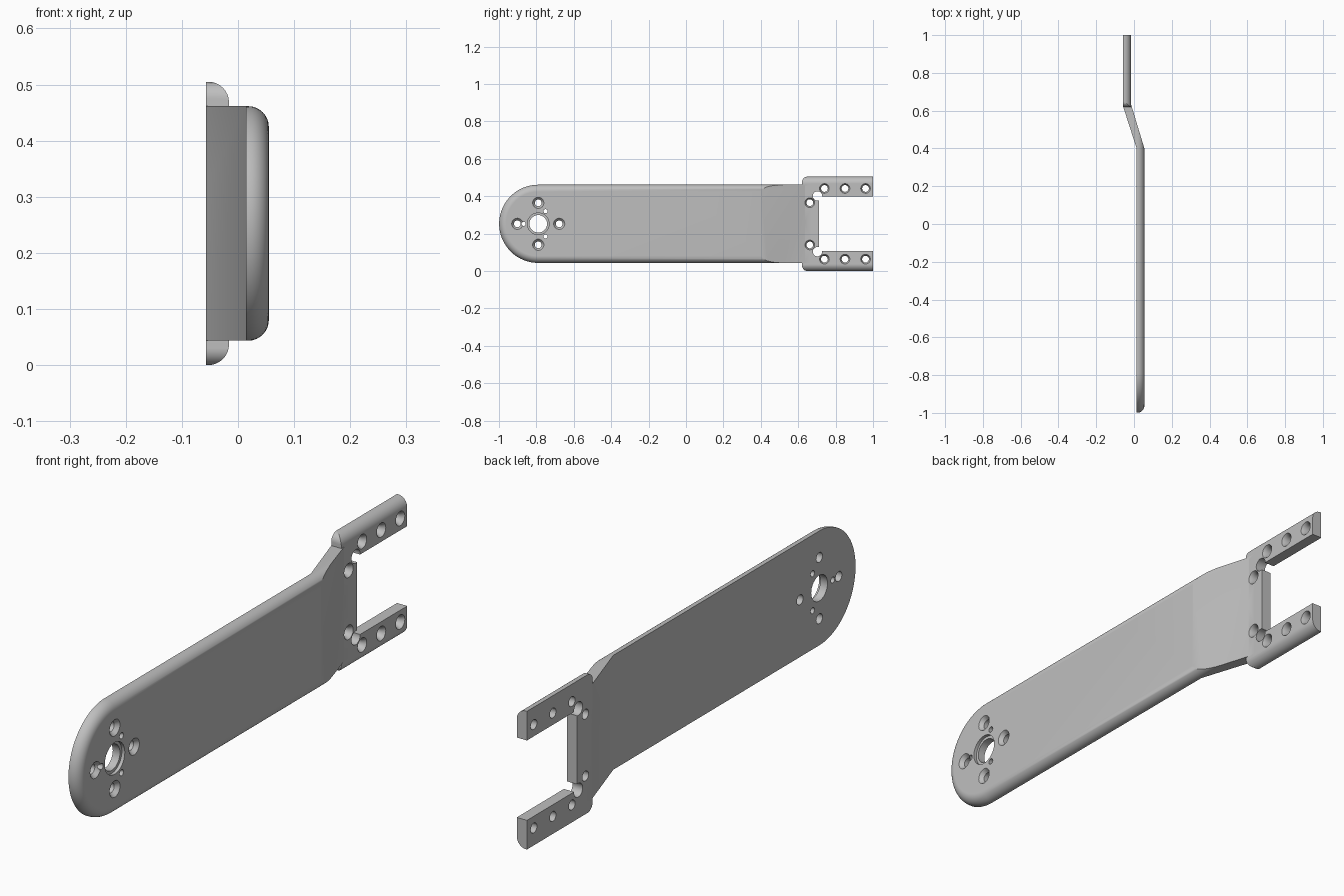
import bpy, bmesh
from math import sin, cos, pi, radians

cube = bpy.data.objects.get("Cube")
if cube:
    bpy.data.objects.remove(cube, do_unlink=True)

MID = 0.2525          # height of the centre line
HUB = -0.79           # y of the rounded end's centre
ARM_R = 0.209         # half height of the arm
FILLET = 0.037

metal = bpy.data.materials.new("grey metal")
metal.use_nodes = True
grey = (0.52, 0.52, 0.52, 1)
metal.diffuse_color = grey
metal.node_tree.nodes["Principled BSDF"].inputs["Base Color"].default_value = grey


def loft(name, rings):
    """Closed solid skinned through rings of equal point count."""
    bm = bmesh.new()
    loops = [[bm.verts.new(p) for p in ring] for ring in rings]
    n = len(loops[0])
    for a, b in zip(loops, loops[1:]):
        for i in range(n):
            j = (i + 1) % n
            bm.faces.new((a[i], a[j], b[j], b[i]))
    bm.faces.new(loops[0])
    bm.faces.new(loops[-1])
    bmesh.ops.recalc_face_normals(bm, faces=bm.faces[:])
    mesh = bpy.data.meshes.new(name)
    bm.to_mesh(mesh)
    bm.free()
    obj = bpy.data.objects.new(name, mesh)
    bpy.context.collection.objects.link(obj)
    obj.data.materials.append(metal)
    return obj


def combine(target, tool, operation):
    """Apply a boolean and discard the tool."""
    mod = target.modifiers.new("cut", "BOOLEAN")
    mod.operation, mod.solver, mod.object = operation, "EXACT", tool
    bpy.context.view_layer.objects.active = target
    bpy.ops.object.modifier_apply(modifier=mod.name)
    bpy.data.objects.remove(tool, do_unlink=True)


def arc(cy, cz, r, start, end, steps):
    return [(cy + r * cos(start + (end - start) * i / steps),
             cz + r * sin(start + (end - start) * i / steps)) for i in range(steps + 1)]


def prism_x(name, outline, x0=-0.2, x1=0.2):
    return loft(name, [[(x, y, z) for y, z in outline] for x in (x0, x1)])


def drill(y, z, r, x_top=None, wide=None, depth=0.015, straight=False):
    """Through hole, optionally countersunk or counterbored on the +x side."""
    stations = [(-0.2, r), (0.2, r)]
    if wide:
        stations = [(-0.2, r), (x_top - depth, r),
                    (x_top - depth if straight else x_top, wide), (0.2, wide)]
    rings = [[(x, py, pz) for py, pz in arc(y, z, rad, 0, 2 * pi, 32)[:-1]]
             for x, rad in stations]
    combine(arm, loft("drill", rings), "DIFFERENCE")


# Arm blank: long tongue with a round end and rounded +x edge
def tongue(x, r):
    return [(x, y, z) for y, z in
            [(0.68, MID + r)] + arc(HUB, MID, r, pi / 2, 3 * pi / 2, 48) + [(0.68, MID - r)]]


rings = [tongue(-0.1, ARM_R)]
for i in range(9):
    t = pi / 2 * i / 8
    rings.append(tongue(0.055 - FILLET + FILLET * sin(t), ARM_R - FILLET * (1 - cos(t))))
arm = loft("bracket_arm", rings)

# Side profile gives the arm its thickness and offset bend
bend = [(0.014, -1.1), (0.1, -1.1), (0.1, 0.39), (0.055, 0.4), (-0.016, 0.635),
        (-0.016, 0.67), (-0.057, 0.67), (-0.057, 0.62), (0.014, 0.4)]
bend[2:4] = [(0.1, 0.4), (0.055, 0.4)]
bend[1] = (0.055, -1.1)
del bend[2]
combine(arm, loft("bend_profile", [[(x, y, z) for x, y in bend] for z in (-0.1, 0.6)]),
        "INTERSECT")

# Fork plate with rounded long edges and rounded inner corners
TOP = 2 * MID
upper = [(-0.016 - FILLET + a, TOP - FILLET + b)
         for a, b in arc(0, 0, FILLET, 0, pi / 2, 8)]
section = upper + [(-0.057, TOP), (-0.057, 0)] + [(x, TOP - z) for x, z in reversed(upper)]
fork = loft("fork_plate", [[(x, y, z) for x, z in section] for y in (0.62, 1.0)])
outline = ([(1.1, TOP)] + arc(0.65, TOP - 0.03, 0.03, pi / 2, pi, 8)
           + arc(0.65, 0.03, 0.03, pi, 3 * pi / 2, 8) + [(1.1, 0)])
combine(fork, prism_x("fork_outline", outline), "INTERSECT")
combine(arm, fork, "UNION")

# Slot between the prongs, with relief holes in its corners
half = 0.146
combine(arm, prism_x("slot", [(0.71, MID - half), (1.1, MID - half),
                              (1.1, MID + half), (0.71, MID + half)]), "DIFFERENCE")
for side in (-1, 1):
    drill(0.703, MID + side * 0.149, 0.025)
    # Countersunk screw holes in the fork
    for y in (0.74, 0.85, 0.96):
        drill(y, MID + side * 0.189, 0.018, -0.016, 0.026)
    drill(0.662, MID + side * 0.113, 0.018, -0.016, 0.026)

# Hub bore, four screw holes and three pin holes
drill(HUB, MID, 0.047, 0.055, 0.058, 0.012, True)
for i in range(4):
    a = i * pi / 2
    drill(HUB + 0.112 * cos(a), MID + 0.112 * sin(a), 0.018, 0.055, 0.03)
for i in range(3):
    a = pi / 3 + i * 2 * pi / 3
    drill(HUB + 0.078 * cos(a), MID + 0.078 * sin(a), 0.011)

# Smooth shading with crisp edges
bpy.ops.object.select_all(action="DESELECT")
arm.select_set(True)
bpy.context.view_layer.objects.active = arm
bpy.ops.object.shade_smooth_by_angle(angle=radians(30))
weighted = arm.modifiers.new("weighted normals", "WEIGHTED_NORMAL")
weighted.keep_sharp = True
